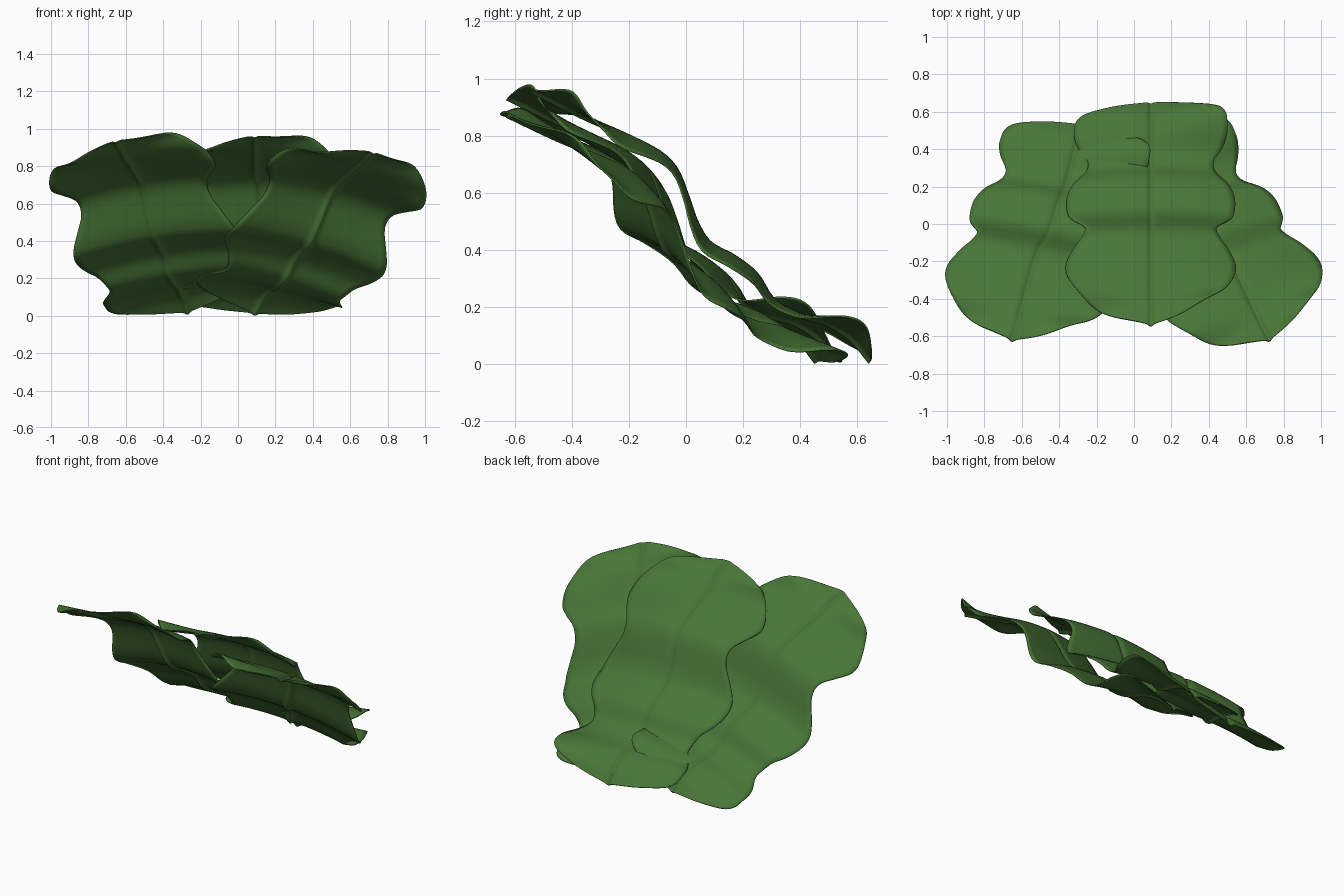
import bpy, bmesh, math
from mathutils import Vector

if "Cube" in bpy.data.objects:
    bpy.data.objects.remove(bpy.data.objects["Cube"])

green = bpy.data.materials.new("leaf green")
green.diffuse_color = (0.065, 0.18, 0.038, 1)
green.use_nodes = True
green.node_tree.nodes["Principled BSDF"].inputs["Base Color"].default_value = green.diffuse_color

LENGTH = 1.52
TILT = math.radians(38.6)

# scalloped half width along the leaf (distance from base, half width)
WIDTH = [(0, .004), (.03, .19), (.09, .37), (.2, .41), (.27, .39), (.36, .335), (.45, .36),
         (.53, .42), (.62, .45), (.73, .44), (.8, .405), (.89, .355), (.97, .36),
         (1.05, .41), (1.15, .455), (1.27, .425), (1.38, .33), (1.46, .19), (1.52, .004)]

# wavy height of the blade along the leaf
WAVE = [(0, 0), (.1, .02), (.2, .01), (.3, -.03), (.4, -.045), (.5, -.012), (.6, -.012),
        (.7, -.028), (.78, 0), (.86, .05), (.95, .1), (1.03, .11), (1.16, .085),
        (1.31, .045), (1.52, 0)]

# droop of the outer edges along the leaf
DROOP = [(0, 0), (.15, .015), (.3, .04), (.65, .045), (.9, .035), (1.15, .05),
         (1.28, .005), (1.4, -.02), (1.52, 0)]


def sample(table, v):
    """Smooth interpolation through the table points."""
    def tangent(i):
        a, b = table[max(i - 1, 0)], table[min(i + 1, len(table) - 1)]
        return (b[1] - a[1]) / (b[0] - a[0])
    for i in range(len(table) - 1):
        (x0, y0), (x1, y1) = table[i], table[i + 1]
        if v <= x1 or i == len(table) - 2:
            h = x1 - x0
            t = min(max((v - x0) / h, 0), 1)
            return ((2*t**3 - 3*t*t + 1) * y0 + (t**3 - 2*t*t + t) * h * tangent(i)
                    + (3*t*t - 2*t**3) * y1 + (t**3 - t*t) * h * tangent(i + 1))


def bump(v, centre, size):
    return math.exp(-((v - centre) / size) ** 2)


def leaf(name, base, angle, rows=84, cols=36):
    a = math.radians(angle)
    c, s = math.cos(TILT), math.sin(TILT)
    bm = bmesh.new()
    grid = []
    for r in range(rows + 1):
        v = LENGTH * (1 - math.cos(math.pi * r / rows)) / 2
        half = max(sample(WIDTH, v), .004)
        row = []
        for k in range(cols + 1):
            t = 2 * k / cols - 1
            u = half * t * abs(t) ** .6
            e = u / .45
            w = sample(WAVE, v) - sample(DROOP, v) * e * e
            w += .08 * e * bump(v, 1.43, .075)          # twist near the tip
            w += (.08 * e if e > 0 else -.03 * e * e) * bump(v, .1, .15)  # base corners
            w -= .014 * bump(u, 0, .016)                # raised midrib underneath
            p = v * math.cos(a) - u * math.sin(a)
            row.append(bm.verts.new(Vector(base) + Vector((
                u * math.cos(a) + v * math.sin(a), -p * c + w * s, p * s + w * c))))
        grid.append(row)
    for r in range(rows):
        for k in range(cols):
            bm.faces.new((grid[r][k], grid[r + 1][k], grid[r + 1][k + 1], grid[r][k + 1]))
    bmesh.ops.recalc_face_normals(bm, faces=bm.faces)
    me = bpy.data.meshes.new(name)
    bm.to_mesh(me)
    bm.free()
    me.materials.append(green)
    ob = bpy.data.objects.new(name, me)
    bpy.context.collection.objects.link(ob)
    for f in me.polygons:
        f.use_smooth = True
    m = ob.modifiers.new("thickness", 'SOLIDIFY')
    m.thickness = .006
    m.offset = 0
    return ob


# three overlapping leaves fanned out on one slope
leaves = [leaf("middle_leaf", (.09, .65, .005), 0),
          leaf("left_leaf", (-.27, .53, .01), -14.6),
          leaf("right_leaf", (.09, .46, .005), 24.7)]

# rest the lowest point on the ground
low = min(v.co.z for ob in leaves for v in ob.data.vertices)
for ob in leaves:
    ob.location.z = -low + .003
